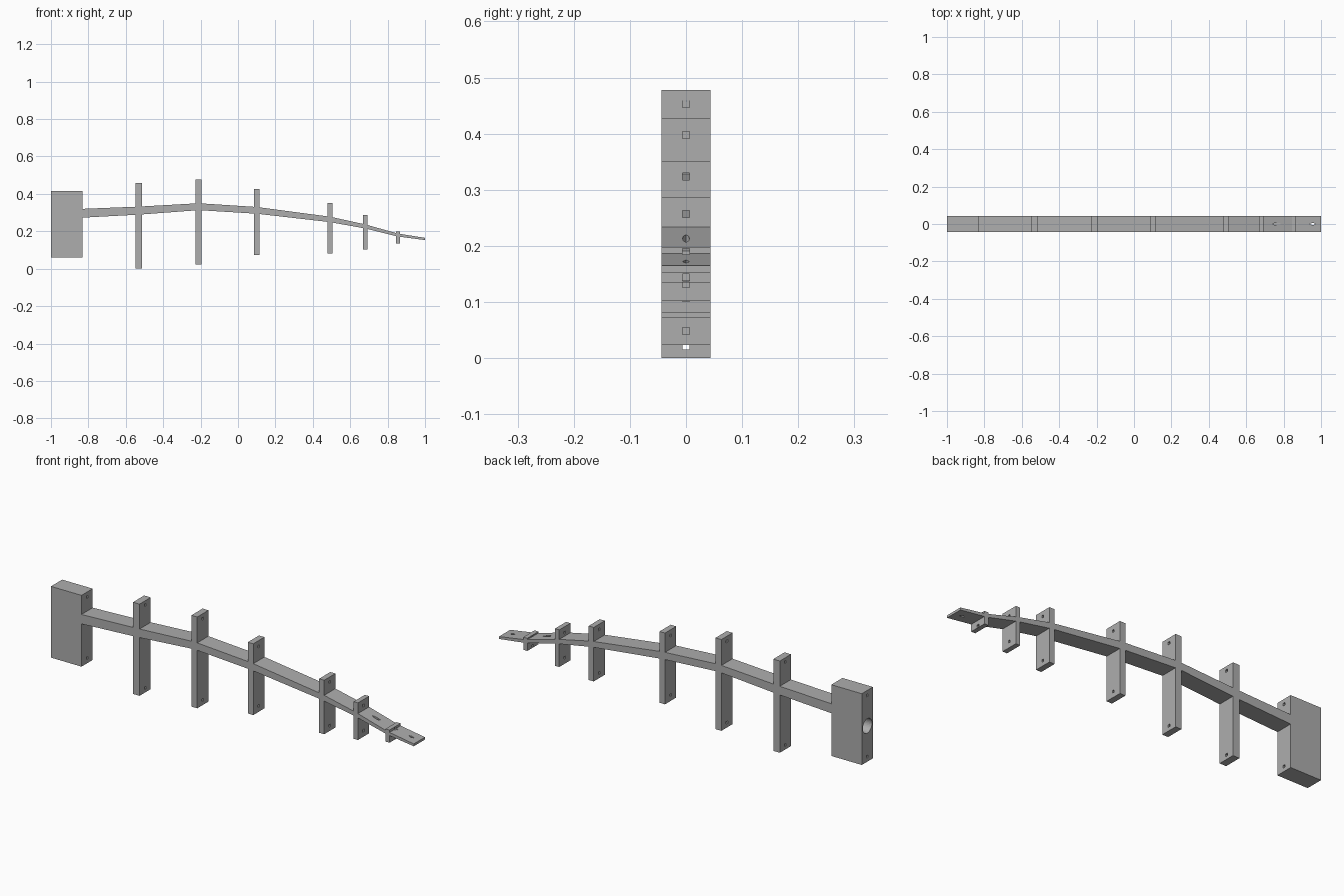
import bpy, bmesh, math
from mathutils import Matrix

if "Cube" in bpy.data.objects:
    bpy.data.objects.remove(bpy.data.objects["Cube"])

DEPTH = 0.044   # half width of every part along y
BORE = 0.0125   # side of the small square line holes

grey = bpy.data.materials.new("plain grey")
grey.use_nodes = True
grey.diffuse_color = (0.42, 0.42, 0.42, 1)
grey.node_tree.nodes["Principled BSDF"].inputs["Base Color"].default_value = (0.42, 0.42, 0.42, 1)


def add_object(name, bm):
    bmesh.ops.recalc_face_normals(bm, faces=bm.faces)
    mesh = bpy.data.meshes.new(name)
    bm.to_mesh(mesh)
    bm.free()
    mesh.materials.append(grey)
    obj = bpy.data.objects.new(name, mesh)
    bpy.context.collection.objects.link(obj)
    return obj


def prism(name, profile):
    """Extrude an x-z outline across the full depth."""
    bm = bmesh.new()
    face = bm.faces.new([bm.verts.new((x, -DEPTH, z)) for x, z in profile])
    ext = bmesh.ops.extrude_face_region(bm, geom=[face])["geom"]
    verts = [v for v in ext if isinstance(v, bmesh.types.BMVert)]
    bmesh.ops.translate(bm, verts=verts, vec=(0, 2 * DEPTH, 0))
    return add_object(name, bm)


def slab(name, x0, x1, z0, z1):
    return prism(name, [(x0, z0), (x1, z0), (x1, z1), (x0, z1)])


def cut(obj, cutter):
    cutter.hide_render = True
    mod = obj.modifiers.new("cut", "BOOLEAN")
    mod.operation = "DIFFERENCE"
    mod.solver = "EXACT"
    mod.object = cutter
    bpy.context.view_layer.objects.active = obj
    bpy.ops.object.modifier_apply(modifier=mod.name)
    bpy.data.objects.remove(cutter)


def bore_x(obj, x, z, length):
    """Square hole running along x."""
    bm = bmesh.new()
    bmesh.ops.create_cube(bm, size=1, matrix=Matrix.Translation((x, 0, z))
                          @ Matrix.Diagonal((length, BORE, BORE, 1)))
    cut(obj, add_object("bore_cutter", bm))


def slot_z(obj, x, z, length, height, sides):
    """Lens-shaped slot sunk along z."""
    bm = bmesh.new()
    bmesh.ops.create_cone(bm, cap_ends=True, segments=sides, radius1=0.5, radius2=0.5, depth=1,
                          matrix=Matrix.Translation((x, 0, z))
                          @ Matrix.Diagonal((length, BORE, height, 1)))
    cut(obj, add_object("slot_cutter", bm))


# Ribs: centre x, half thickness, bottom, top, distance of holes from the ends
ribs = [(-0.53, 0.018, 0.0, 0.457, 0.022),
        (-0.21, 0.016, 0.023, 0.478, 0.025),
        (0.10, 0.015, 0.072, 0.427, 0.029),
        (0.492, 0.014, 0.081, 0.35, 0.026),
        (0.68, 0.012, 0.102, 0.287, 0.030),
        (0.855, 0.011, 0.135, 0.198, 0.009)]

for i, (x, h, low, high, inset) in enumerate(ribs):
    rib = slab(f"rib_{i + 1}", x - h, x + h, low, high)
    for z in (low + inset, high - inset):
        bore_x(rib, x, z, 4 * h)

# Head block with two line holes and a blind round socket in its end
head = slab("head_block", -1.0, -0.832, 0.06, 0.415)
for z in (0.085, 0.39):
    bore_x(head, -0.916, z, 0.3)
bm = bmesh.new()
bmesh.ops.create_cone(bm, cap_ends=True, segments=32, radius1=0.036, radius2=0.036, depth=0.2,
                      matrix=Matrix.Translation((-1.0, 0, 0.238)) @ Matrix.Rotation(math.pi / 2, 4, "Y"))
cut(head, add_object("socket_cutter", bm))

# Spine: bottom and top height at the head, at each rib and at the tip
heights = [(0.273, 0.32), (0.289, 0.332), (0.313, 0.35), (0.294, 0.33),
           (0.249, 0.278), (0.215, 0.237), (0.172, 0.188), (0.153, 0.165)]
centres = [-0.832] + [r[0] for r in ribs] + [1.0]
halves = [0] + [r[1] for r in ribs] + [0]
spine = []
for i in range(len(centres) - 1):
    a, b = centres[i], centres[i + 1]
    x0, x1 = a + halves[i], b - halves[i + 1]

    def level(x, side):
        t = (x - a) / (b - a)
        return heights[i][side] * (1 - t) + heights[i + 1][side] * t

    spine.append(prism(f"spine_segment_{i + 1}", [(x0, level(x0, 0)), (x1, level(x1, 0)),
                                                  (x1, level(x1, 1)), (x0, level(x0, 1))]))

# Line slots near the tip
slot_z(spine[5], 0.765, 0.218, 0.046, 0.024, 8)
slot_z(spine[6], 0.955, 0.165, 0.034, 0.08, 4)
bore_x(spine[6], 0.868, 0.189, 0.02)
